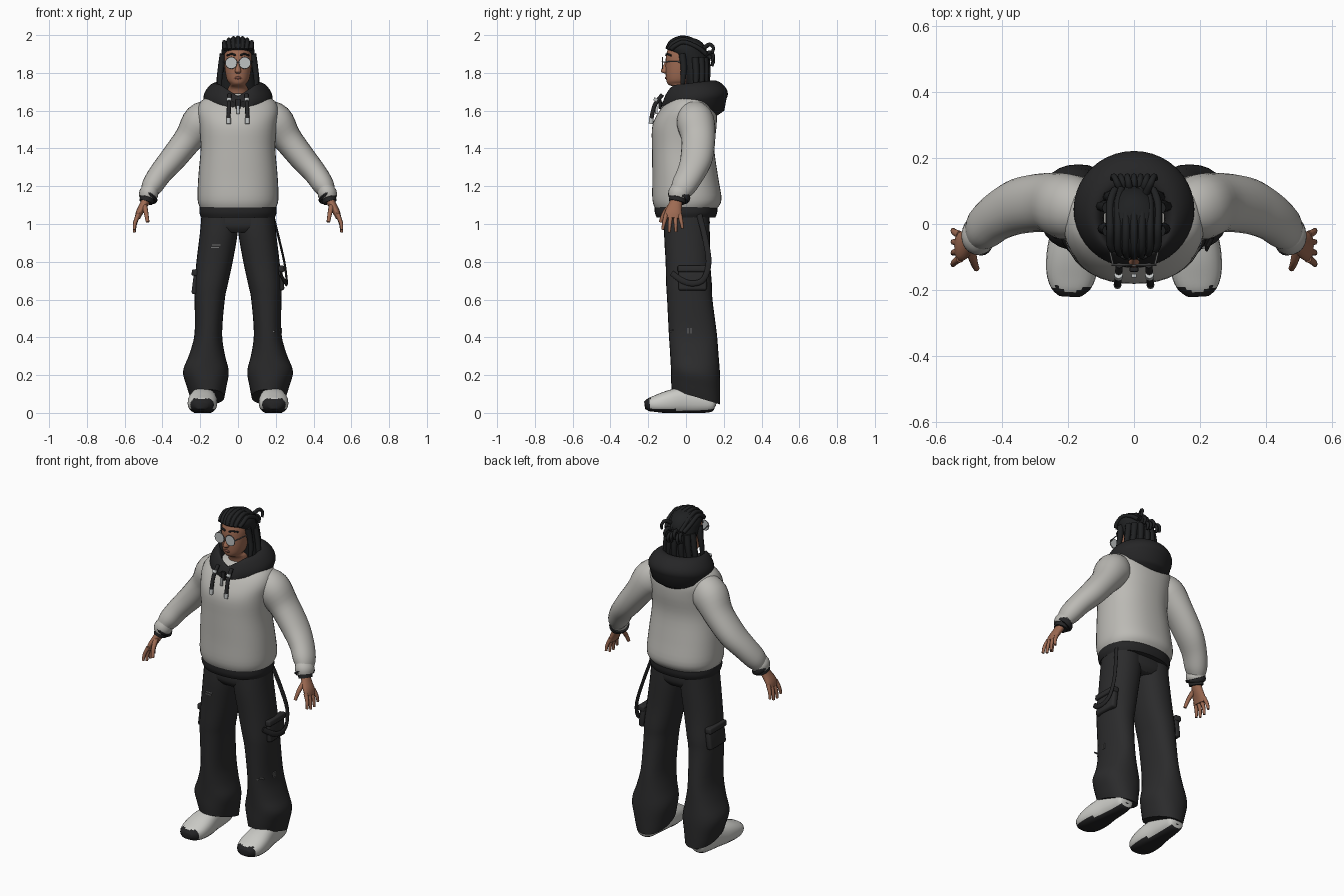
import bpy, bmesh, math, random
from mathutils import Vector, Matrix

random.seed(4)
if "Cube" in bpy.data.objects:
    bpy.data.objects.remove(bpy.data.objects["Cube"])


def material(name, r, g, b):
    m = bpy.data.materials.new(name)
    m.use_nodes = True
    m.diffuse_color = (r, g, b, 1)
    shader = m.node_tree.nodes["Principled BSDF"]
    shader.inputs["Base Color"].default_value = (r, g, b, 1)
    shader.inputs["Roughness"].default_value = 0.9
    return m


cloth = material("grey fleece", .5, .49, .46)
trim = material("black ribbing", .019, .019, .02)
denim = material("charcoal cotton", .024, .024, .025)
hair = material("black hair", .014, .015, .016)
skin = material("brown skin", .34, .145, .085)
lip = material("dark lips", .19, .07, .05)
white = material("off white leather", .6, .6, .57)
sole = material("dark rubber", .017, .017, .018)
silver = material("silver", .52, .54, .54)
patch = material("faded thread", .16, .16, .16)


def finish(name, bm, mat):
    bmesh.ops.recalc_face_normals(bm, faces=bm.faces)
    mesh = bpy.data.meshes.new(name)
    bm.to_mesh(mesh)
    bm.free()
    mesh.materials.append(mat)
    ob = bpy.data.objects.new(name, mesh)
    bpy.context.collection.objects.link(ob)
    bpy.ops.object.select_all(action='DESELECT')
    ob.select_set(True)
    bpy.context.view_layer.objects.active = ob
    bpy.ops.object.shade_smooth_by_angle(angle=math.radians(50))
    return ob


def smooth_rows(rows, steps):
    """Catmull-Rom interpolation of every value in the rows."""
    out = []
    last = len(rows) - 1
    for i in range(last):
        a, b, c, d = (rows[max(0, min(last, i + k))] for k in (-1, 0, 1, 2))
        for s in range(steps):
            t = s / steps
            out.append([q + t * ((r - p) + t * ((2 * p - 5 * q + 4 * r - e) + t * (3 * (q - r) + e - p))) / 2
                        for p, q, r, e in zip(a, b, c, d)])
    return out + [list(rows[last])]


def loft(name, rows, mat, flat=False, ref=(0, 1, 0), n=24, power=2, steps=4, bend=None):
    """Skin elliptical rings; each row is x, y, z, first radius, second radius."""
    rows = smooth_rows(rows, steps)
    bm = bmesh.new()
    rings = []
    for i, (x, y, z, ra, rb) in enumerate(rows):
        before, after = rows[max(0, i - 1)], rows[min(len(rows) - 1, i + 1)]
        t = Vector((0, 0, 1)) if flat else (Vector(after[:3]) - Vector(before[:3])).normalized()
        u = Vector(ref).cross(t).normalized()
        v = t.cross(u)
        ring = []
        for k in range(n):
            c, s = math.cos(math.tau * k / n), math.sin(math.tau * k / n)
            c, s = (math.copysign(abs(w) ** (2 / power), w) for w in (c, s))
            co = Vector((x, y, z)) + u * c * max(ra, .001) + v * s * max(rb, .001)
            ring.append(bm.verts.new(bend(co) if bend else co))
        rings.append(ring)
    for a, b in zip(rings, rings[1:]):
        for k in range(n):
            bm.faces.new((a[k], a[(k + 1) % n], b[(k + 1) % n], b[k]))
    bm.faces.new(rings[0])
    bm.faces.new(rings[-1])
    return finish(name, bm, mat)


def tube(name, points, radius, mat, ref=(0, 1, 0), n=8, taper=1.0):
    last = len(points) - 1
    rows = [(*p, *[radius * (1 + (taper - 1) * i / last)] * 2) for i, p in enumerate(points)]
    return loft(name, rows, mat, ref=ref, n=n)


def box(name, centre, size, mat, bevel=0.0, turn=0.0):
    bm = bmesh.new()
    bmesh.ops.create_cube(bm, size=1)
    bmesh.ops.transform(bm, verts=bm.verts, matrix=Matrix.Translation(centre)
                        @ Matrix.Rotation(turn, 4, 'Y') @ Matrix.Diagonal((*size, 1)))
    if bevel:
        bmesh.ops.bevel(bm, geom=bm.edges[:], offset=bevel, segments=3, profile=.5, affect='EDGES')
    return finish(name, bm, mat)


def flip(rows, s):
    return [(x * s, *rest) for x, *rest in rows]


# Sweatshirt body and hem
loft("sweatshirt_body", [
    (0, 0, 1.08, .198, .163), (0, .005, 1.13, .214, .183), (0, -.004, 1.25, .21, .174),
    (0, -.015, 1.4, .198, .165), (0, -.008, 1.52, .205, .17), (0, .01, 1.6, .215, .15),
    (0, .02, 1.655, .19, .115), (0, .02, 1.69, .12, .08)], cloth, flat=True, n=40, power=2.3)
loft("sweatshirt_hem", [(0, 0, 1.035, .195, .155), (0, 0, 1.06, .204, .165), (0, 0, 1.095, .202, .166)],
     trim, flat=True, n=40, power=2.3)


# Hood lying around the neck, with a V at the throat
def throat(co):
    side = abs(co.x)
    if co.y < 0 and co.z > 1.66:
        co.z -= .055 * max(0, 1 - side / .09)
    tilt = .12 if co.z > 1.63 else -.15
    co.z += tilt * (co.y - .03)
    return co


loft("hood", [
    (0, .03, 1.59, .14, .13), (0, .042, 1.64, .178, .172), (0, .044, 1.685, .18, .174),
    (0, .035, 1.73, .152, .148), (0, .02, 1.747, .118, .118), (0, .015, 1.72, .095, .1),
    (0, .015, 1.65, .09, .09)], trim, flat=True, n=40, bend=throat)

for s, label in ((1, "left"), (-1, "right")):
    # Sleeves and cuffs
    loft(label + "_sleeve", flip([
        (.13, .035, 1.575, .085, .08), (.195, .05, 1.54, .1, .1), (.262, .065, 1.45, .078, .09),
        (.345, .055, 1.345, .07, .085), (.41, .025, 1.268, .062, .074), (.452, -.01, 1.205, .057, .067),
        (.47, -.03, 1.17, .045, .055)], s), cloth, power=2.1)
    loft(label + "_cuff", flip([(.462, -.025, 1.185, .044, .054), (.473, -.037, 1.16, .051, .058),
                                (.481, -.044, 1.135, .044, .05)], s), cloth)
    loft(label + "_cuff_band", flip([(.468, -.035, 1.152, .05, .06), (.474, -.038, 1.143, .052, .061),
                                     (.479, -.042, 1.134, .047, .056)], s), trim)
    loft(label + "_wrist_band", flip([(.48, -.043, 1.137, .04, .046), (.487, -.048, 1.115, .036, .043)], s), trim)

    # Hands
    loft(label + "_palm", flip([(.48, -.045, 1.14, .024, .03), (.5, -.057, 1.1, .022, .036),
                                (.522, -.067, 1.06, .019, .045), (.532, -.07, 1.03, .014, .043)], s), skin, n=16)
    for i, length in enumerate((.066, .08, .078, .06)):
        y = -.105 + .024 * i
        spread = (i - 1.7) * .011
        tube(f"{label}_finger_{i + 1}", flip([
            (.528, y, 1.05), (.545, y + spread * .6, 1.04 - length * .5),
            (.549, y + spread, 1.036 - length)], s), .0125, skin, taper=.6)
    tube(label + "_thumb", flip([(.496, -.075, 1.1), (.487, -.113, 1.06), (.478, -.135, 1.01)], s),
         .0155, skin, ref=(1, 0, 0), taper=.6)

    # Flared trousers with a hem that drops at the back
    def drop(co):
        if co.z < .3:
            co.z -= (co.y - .05) * .31 * min(1, (.3 - co.z) / .2)
        return co

    loft(label + "_trouser_leg", flip([
        (.095, .005, 1.05, .098, .118), (.102, .005, .95, .1, .121), (.124, .01, .8, .096, .118),
        (.142, .016, .68, .088, .121), (.15, .02, .6, .08, .12), (.157, .036, .42, .073, .127),
        (.164, .044, .31, .094, .128), (.17, .05, .22, .121, .13), (.166, .051, .14, .105, .13),
        (.162, .052, .085, .09, .128)], s), denim, flat=True, n=28, power=2.25, bend=drop)
    box(label + "_cargo_pocket", (s * .222, .035, .71 - .02 * (s < 0)), (.035, .15, .125), denim, .012, s * -.12)
    box(label + "_pocket_flap", (s * .224, .035, .762 - .02 * (s < 0)), (.042, .158, .034), denim, .008, s * -.12)

    # Shoes: dark under the foot and at the toe tip
    def ground(co):
        co.z = max(0 if co.y > -.12 else (-.12 - co.y) * .12, co.z)
        return co

    shoe = loft(label + "_shoe", flip([
        (.18, .162, .055, .02, .025), (.18, .145, .058, .05, .048), (.181, .08, .062, .064, .057),
        (.184, 0, .066, .072, .064), (.187, -.08, .057, .065, .077), (.19, -.15, .047, .05, .076),
        (.193, -.195, .043, .036, .06), (.194, -.218, .04, .02, .035)], s),
        white, ref=(1, 0, 0), power=2.4, bend=ground)
    shoe.data.materials.append(sole)
    for f in shoe.data.polygons:
        toe = f.center.y < -.19 and f.center.z < .075
        f.material_index = int(f.normal.z < -.6 or f.center.z < .012 or toe)

    # Drawcords with metal tips
    tube(label + "_drawcord", flip([(.045, -.125, 1.685), (.048, -.165, 1.63), (.05, -.183, 1.56)], s), .011, trim)
    tube(label + "_cord_tip", flip([(.05, -.183, 1.56), (.05, -.186, 1.53)], s), .012, silver)
    tube(label + "_cord_eyelet", flip([(.047, -.154, 1.665), (.047, -.162, 1.65)], s), .013, silver)

# Trouser seat, side strap and worn patches
loft("trouser_seat", [(0, .005, 1.06, .188, .118), (0, .005, .99, .192, .12), (0, .005, .955, .12, .1)],
     denim, flat=True, n=32, power=2.4)
loft("hanging_strap", [(x, y, z, .015, .006) for x, y, z in (
    (.185, .07, 1.05), (.215, .1, .93), (.245, .12, .8), (.257, .095, .71),
    (.257, .04, .685), (.245, -.02, .7), (.22, -.075, .74))], trim, ref=(1, 0, 0), n=10)
for i in range(2):
    box(f"thigh_stitch_{i + 1}", (-.115 - .008 * i, -.111, .89 - .014 * i), (.045, .007, .005), patch)
    box(f"shin_stitch_{i + 1}", (.18 + .03 * i, -.08 + .01 * i, .43 + .008 * i), (.03, .008, .006), patch)
    box(f"side_stitch_{i + 1}", (.23, .01 + .016 * i, .435), (.008, .006, .03), patch)

# Zip pull at the collar
box("zip_pull", (0, -.157, 1.605), (.016, .012, .045), silver, .003)
box("zip_tape", (0, -.138, 1.635), (.026, .014, .05), trim, .003)

# Head
loft("head", [
    (0, .012, 1.6, .056, .056), (0, .005, 1.71, .054, .055), (0, -.035, 1.738, .042, .058),
    (0, -.034, 1.76, .057, .07), (0, -.028, 1.8, .067, .08), (0, -.02, 1.85, .072, .088),
    (0, -.014, 1.9, .073, .09), (0, -.008, 1.95, .06, .075), (0, -.005, 1.98, .025, .03)],
    skin, flat=True, n=28, power=2.15)
loft("nose", [(0, -.1, 1.865, .006, .008), (0, -.108, 1.835, .01, .014), (0, -.113, 1.808, .017, .02),
              (0, -.105, 1.797, .01, .01)], skin, flat=True, n=12)
loft("mouth", [(-.024, -.097, 1.772, .002, .003), (0, -.105, 1.774, .008, .007), (.024, -.097, 1.772, .002, .003)],
     lip, n=10)
for s, label in ((1, "left"), (-1, "right")):
    tube(label + "_eyebrow", flip([(.012, -.106, 1.893), (.035, -.1, 1.9), (.058, -.078, 1.892)], s),
         .005, hair, ref=(0, 0, 1))
    # Round glasses
    tube(label + "_lens", [(s * .036, -.122, 1.853), (s * .036, -.127, 1.853)], .03, silver, ref=(1, 0, 0), n=24)
    bpy.ops.mesh.primitive_torus_add(major_radius=.03, minor_radius=.0025, major_segments=24, minor_segments=6,
                                     location=(s * .036, -.125, 1.853), rotation=(math.pi / 2, 0, 0))
    bpy.context.object.name = label + "_glasses_rim"
    bpy.context.object.data.materials.append(patch)
    tube(label + "_glasses_arm", flip([(.064, -.122, 1.858), (.075, -.07, 1.86), (.078, -.01, 1.858)], s),
         .003, patch, ref=(1, 0, 0))
tube("glasses_bridge", [(-.009, -.126, 1.858), (.009, -.126, 1.858)], .003, patch)

# Hair: cap, fall behind the neck, braids over the crown and loose locks
loft("hair_cap", [
    (0, .06, 1.66, .08, .045), (0, .058, 1.72, .092, .055), (0, .048, 1.8, .088, .066),
    (0, .036, 1.86, .086, .079), (0, .016, 1.9, .087, .096), (0, .002, 1.93, .085, .104),
    (0, -.002, 1.96, .07, .088), (0, -.004, 1.98, .045, .058), (0, -.004, 1.988, .01, .014)],
    hair, flat=True, n=32)
for i in range(7):
    x = (i - 3) * .024
    top = 1.986 - 4.5 * x * x
    tube(f"braid_{i + 1}", [
        (x * .9, -.098 + 4 * x * x, 1.925), (x, -.075 + 3 * x * x, top - .02), (x, -.01, top),
        (x, .065, top - .03), (x * .8, .105, 1.9)], .012, hair, ref=(1, 0, 0))
    a = math.pi * (.08 + .84 * i / 6)
    tube(f"back_lock_{i + 1}", [
        (.08 * math.cos(a), .03 + .075 * math.sin(a), 1.88),
        (.096 * math.cos(a), .035 + .078 * math.sin(a), 1.8),
        (.108 * math.cos(a), .035 + .07 * math.sin(a), 1.71)], .02, hair, taper=.7)
    x = (i - 3) * .017
    z = 1.895 + random.uniform(-.04, .04)
    tube(f"tied_curl_{i + 1}", [
        (x * .7, .09, z), (x, .125, z + .022), (x * 1.2, .145, z + .004),
        (x * 1.3, .137, z - .025)], .012, hair, ref=(1, 0, 0), taper=.6)
for s, label in ((1, "left"), (-1, "right")):
    tube(label + "_side_lock", flip([(.078, -.02, 1.9), (.09, -.012, 1.83), (.097, -.015, 1.77), (.095, -.02, 1.72)], s),
         .019, hair, taper=.6)
